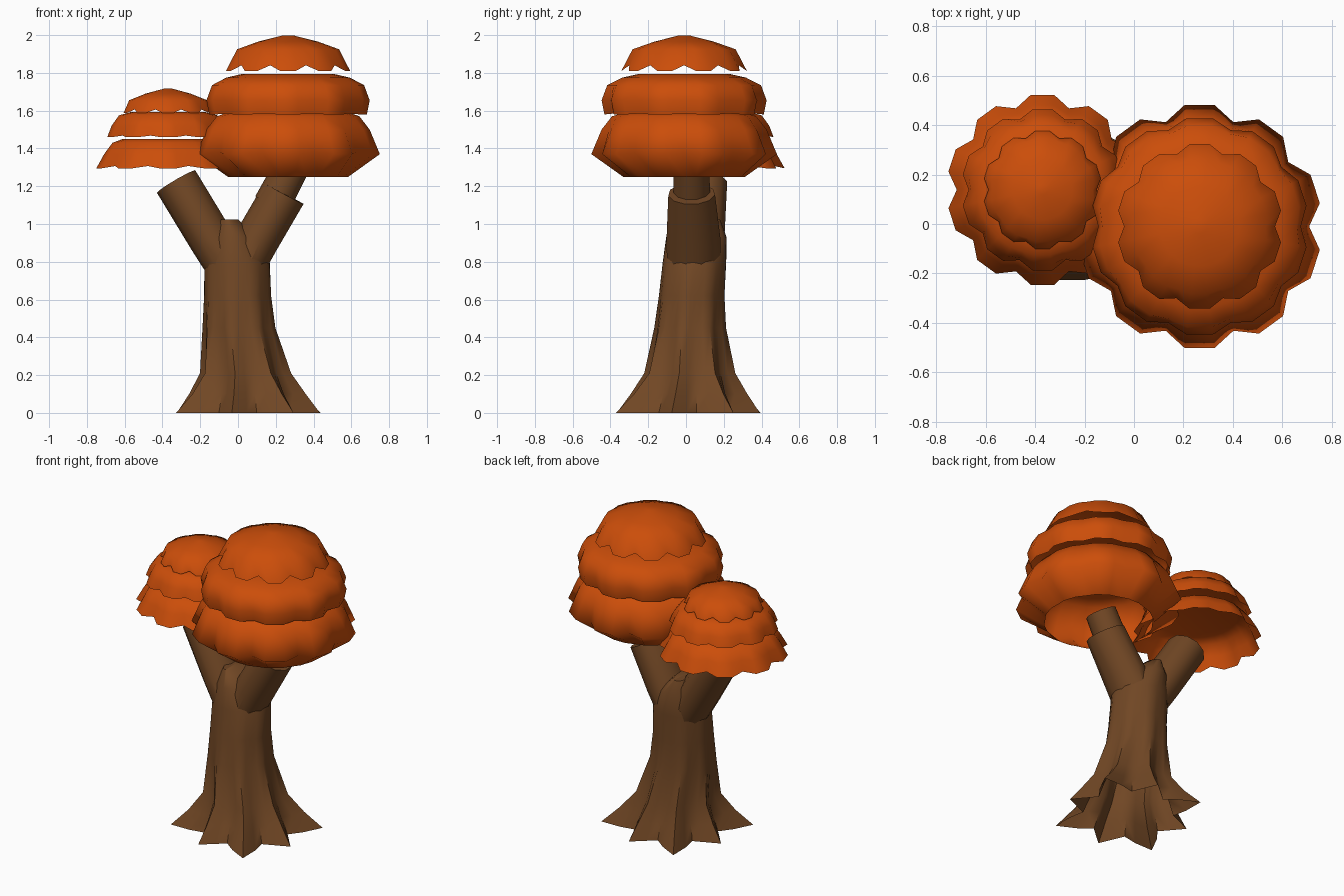
import bpy, bmesh, math
from mathutils import Vector

if "Cube" in bpy.data.objects:
    bpy.data.objects.remove(bpy.data.objects["Cube"])


def material(name, rgb):
    m = bpy.data.materials.new(name)
    m.diffuse_color = (*rgb, 1)
    m.use_nodes = True
    m.node_tree.nodes["Principled BSDF"].inputs["Base Color"].default_value = m.diffuse_color
    return m


ORANGE = material("autumn orange", (0.60, 0.075, 0.003))
BROWN = material("bark brown", (0.165, 0.063, 0.018))


def loft(name, rings, mat, cap_start=False, cap_end=False, angle=40):
    """Skin a list of point rings with quads, optionally closing the ends."""
    bm = bmesh.new()
    rows = [[bm.verts.new(p) for p in ring] for ring in rings]
    n = len(rows[0])
    for a, b in zip(rows, rows[1:]):
        for i in range(n):
            j = (i + 1) % n
            bm.faces.new((a[i], a[j], b[j], b[i]))
    for use, row in ((cap_start, rows[0]), (cap_end, rows[-1])):
        if use:
            c = bm.verts.new(sum((v.co for v in row), Vector()) / n)
            for i in range(n):
                bm.faces.new((row[i], row[(i + 1) % n], c))
    bmesh.ops.recalc_face_normals(bm, faces=bm.faces)
    me = bpy.data.meshes.new(name)
    bm.to_mesh(me)
    bm.free()
    me.materials.append(mat)
    ob = bpy.data.objects.new(name, me)
    bpy.context.collection.objects.link(ob)
    bpy.ops.object.select_all(action='DESELECT')
    ob.select_set(True)
    bpy.context.view_layer.objects.active = ob
    bpy.ops.object.shade_smooth_by_angle(angle=math.radians(angle))
    return ob


def lobed_ring(cx, cy, r, z, dip, lift):
    """Ten scallops, each with a two-point tip and one valley point."""
    pts = []
    for k in range(10):
        for off, valley in ((-7, 0), (7, 0), (18, 1)):
            a = math.radians(90 + 36 * k + off)
            q = r * (1 - dip * valley)
            pts.append((cx + q * math.cos(a), cy + q * math.sin(a), z + lift * valley))
    return pts


def tier(name, center, profile):
    """Leaf layer; profile rows are radius, height, valley depth, valley lift."""
    return loft(name, [lobed_ring(*center, *p) for p in profile], ORANGE, cap_start=True, angle=85)


# large right crown
big = (0.265, -0.01)
tier("large_crown_cap", big, [(0.03, 1.998, 0, 0), (0.16, 1.965, 0.0, 0),
                              (0.275, 1.925, 0.03, 0), (0.335, 1.81, 0.09, 0.03)])
tier("large_crown_middle", big, [(0.24, 1.795, 0, 0), (0.33, 1.775, 0.01, 0), (0.41, 1.735, 0.04, 0),
                                 (0.44, 1.655, 0.07, 0), (0.425, 1.58, 0.08, 0.005)])
tier("large_crown_skirt", big, [(0.32, 1.59, 0, 0), (0.385, 1.57, 0.02, 0), (0.44, 1.50, 0.05, 0),
                                (0.495, 1.37, 0.105, 0.008), (0.325, 1.25, 0.02, 0)])

# small left crown
small = (-0.37, 0.138)
tier("small_crown_cap", small, [(0.02, 1.717, 0, 0), (0.12, 1.69, 0.0, 0),
                                (0.21, 1.655, 0.03, 0), (0.24, 1.588, 0.09, 0.018)])
tier("small_crown_middle", small, [(0.20, 1.592, 0, 0), (0.265, 1.575, 0.02, 0),
                                   (0.305, 1.52, 0.05, 0), (0.328, 1.46, 0.09, 0.008)])
tier("small_crown_skirt", small, [(0.24, 1.45, 0, 0), (0.30, 1.43, 0.02, 0),
                                  (0.345, 1.37, 0.06, 0), (0.387, 1.295, 0.105, 0.012)])


# trunk with eight flared roots (open underneath)
def trunk_ring(cx, cy, rx, ry, z, flute, vary):
    pts = []
    for i in range(32):
        a = math.tau * i / 32 + math.radians(32)
        f = 1 + flute * (0.0, -0.6, -1.0, -0.6)[i % 4]
        f *= 1 + vary * math.cos(4 * math.tau * i / 32)   # every second root is longer
        pts.append((cx + rx * f * math.cos(a), cy + ry * f * math.sin(a), z))
    return pts


loft("trunk", [trunk_ring(*p) for p in (
    (0.055, 0.012, 0.42, 0.42, 0.0, 0.36, 0.075),
    (0.05, 0.016, 0.33, 0.33, 0.10, 0.29, 0.04),
    (0.04, 0.02, 0.25, 0.25, 0.21, 0.20, 0.01),
    (0.005, 0.022, 0.198, 0.195, 0.45, 0.10, 0),
    (-0.002, 0.03, 0.182, 0.178, 0.62, 0.05, 0),
    (-0.005, 0.045, 0.175, 0.17, 0.80, 0.02, 0),
    (-0.025, 0.055, 0.125, 0.16, 0.93, 0.0, 0),
    (-0.05, 0.06, 0.05, 0.12, 1.025, 0.0, 0))], BROWN, cap_end=True, angle=60)


# forked branches
def branch(name, stations, sides=11):
    """Tube through (x, y, z, in-plane radius, depth radius) stations."""
    axis = (Vector(stations[-1][:3]) - Vector(stations[0][:3])).normalized()
    depth = Vector((0, 1, 0))
    depth = (depth - axis * depth.dot(axis)).normalized()
    side = axis.cross(depth)
    rings = []
    for x, y, z, ra, rd in stations:
        rings.append([Vector((x, y, z)) + side * ra * math.cos(math.tau * i / sides)
                      + depth * rd * math.sin(math.tau * i / sides) for i in range(sides)])
    return loft(name, rings, BROWN, cap_end=True)


branch("left_branch", [(-0.03, 0.04, 0.72, 0.105, 0.14), (-0.14, 0.06, 0.92, 0.12, 0.145),
                       (-0.325, 0.09, 1.225, 0.12, 0.13)])
branch("right_branch", [(0.01, 0.04, 0.72, 0.105, 0.14), (0.105, 0.04, 0.92, 0.12, 0.145),
                        (0.245, 0.03, 1.16, 0.12, 0.125)])
branch("right_branch_stub", [(0.18, 0.03, 1.10, 0.10, 0.10), (0.28, 0.03, 1.29, 0.095, 0.095)])
